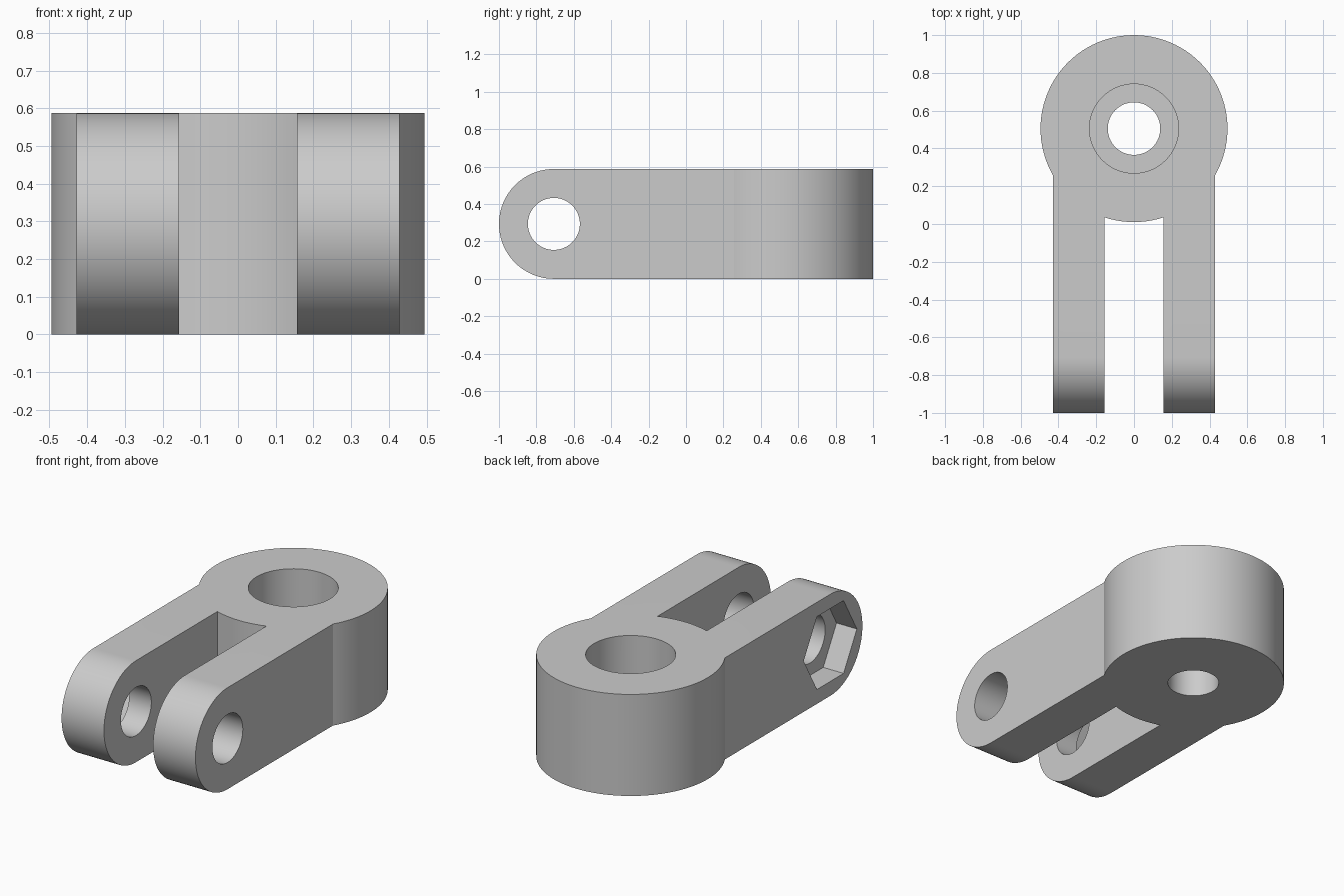
import bpy, bmesh
from math import pi, sin, cos, radians
from mathutils import Matrix

cube = bpy.data.objects.get("Cube")
if cube:
    bpy.data.objects.remove(cube, do_unlink=True)

# Main dimensions
HEIGHT = 0.587
HEAD_Y, HEAD_R = 0.505, 0.495
PIN_Y, PIN_Z = -0.7065, HEIGHT / 2
ARM_IN, ARM_OUT = 0.157, 0.428
HOLE_R, BORE_R, NUT_R = 0.139, 0.236, 0.243
BORE_DEPTH, NUT_DEPTH = 0.29, 0.13

grey = bpy.data.materials.new("plain grey")
grey.use_nodes = True
grey.diffuse_color = (0.6, 0.6, 0.6, 1)
grey.node_tree.nodes["Principled BSDF"].inputs["Base Color"].default_value = (0.6, 0.6, 0.6, 1)


def arc(u, v, r, start, end, n):
    """Points on an arc, end point left out."""
    return [(u + r * cos(start + (end - start) * i / n),
             v + r * sin(start + (end - start) * i / n)) for i in range(n)]


def prism(name, profile, axis, low, high):
    """Extrude a profile along z (profile in x, y) or along x (profile in y, z)."""
    bm = bmesh.new()
    place = (lambda u, v: (u, v, low)) if axis == "z" else (lambda u, v: (low, u, v))
    face = bm.faces.new([bm.verts.new(place(u, v)) for u, v in profile])
    step = (0, 0, high - low) if axis == "z" else (high - low, 0, 0)
    out = bmesh.ops.extrude_face_region(bm, geom=[face])
    moved = [g for g in out["geom"] if isinstance(g, bmesh.types.BMVert)]
    bmesh.ops.translate(bm, verts=moved, vec=step)
    bmesh.ops.recalc_face_normals(bm, faces=bm.faces)
    mesh = bpy.data.meshes.new(name)
    bm.to_mesh(mesh)
    bm.free()
    mesh.materials.append(grey)
    obj = bpy.data.objects.new(name, mesh)
    bpy.context.collection.objects.link(obj)
    return obj


def combine(target, tool, operation):
    """Apply a boolean and remove the tool."""
    tool.hide_render = True
    mod = target.modifiers.new(operation.lower(), "BOOLEAN")
    mod.operation, mod.object, mod.solver = operation, tool, "EXACT"
    bpy.context.view_layer.objects.active = target
    bpy.ops.object.modifier_apply(modifier=mod.name)
    bpy.data.objects.remove(tool, do_unlink=True)


# Round head
body = prism("clevis_body", arc(0, HEAD_Y, HEAD_R, 0, 2 * pi, 96), "z", 0, HEIGHT)

# Two fork arms with rounded ends
side = arc(PIN_Y, PIN_Z, PIN_Z, pi / 2, 3 * pi / 2, 48)
side += [(PIN_Y, 0), (HEAD_Y - 0.1, 0), (HEAD_Y - 0.1, HEIGHT)]
for low, high in ((ARM_IN, ARM_OUT), (-ARM_OUT, -ARM_IN)):
    combine(body, prism("fork_arm", side, "x", low, high), "UNION")

# Stepped vertical bore in the head
combine(body, prism("head_hole", arc(0, HEAD_Y, HOLE_R, 0, 2 * pi, 64), "z", -0.1, HEIGHT + 0.1), "DIFFERENCE")
combine(body, prism("counterbore", arc(0, HEAD_Y, BORE_R, 0, 2 * pi, 64), "z",
                    HEIGHT - BORE_DEPTH, HEIGHT + 0.1), "DIFFERENCE")

# Cross pin hole and hexagonal nut pocket on the -x arm
combine(body, prism("pin_hole", arc(PIN_Y, PIN_Z, HOLE_R, 0, 2 * pi, 64), "x", -0.6, 0.6), "DIFFERENCE")
combine(body, prism("nut_pocket", arc(PIN_Y, PIN_Z, NUT_R, 0, 2 * pi, 6), "x",
                    -0.6, -ARM_OUT + NUT_DEPTH), "DIFFERENCE")

# Smooth curved walls, keep corners sharp
bpy.ops.object.select_all(action="DESELECT")
body.select_set(True)
bpy.context.view_layer.objects.active = body
bpy.ops.object.shade_smooth_by_angle(angle=radians(25))
